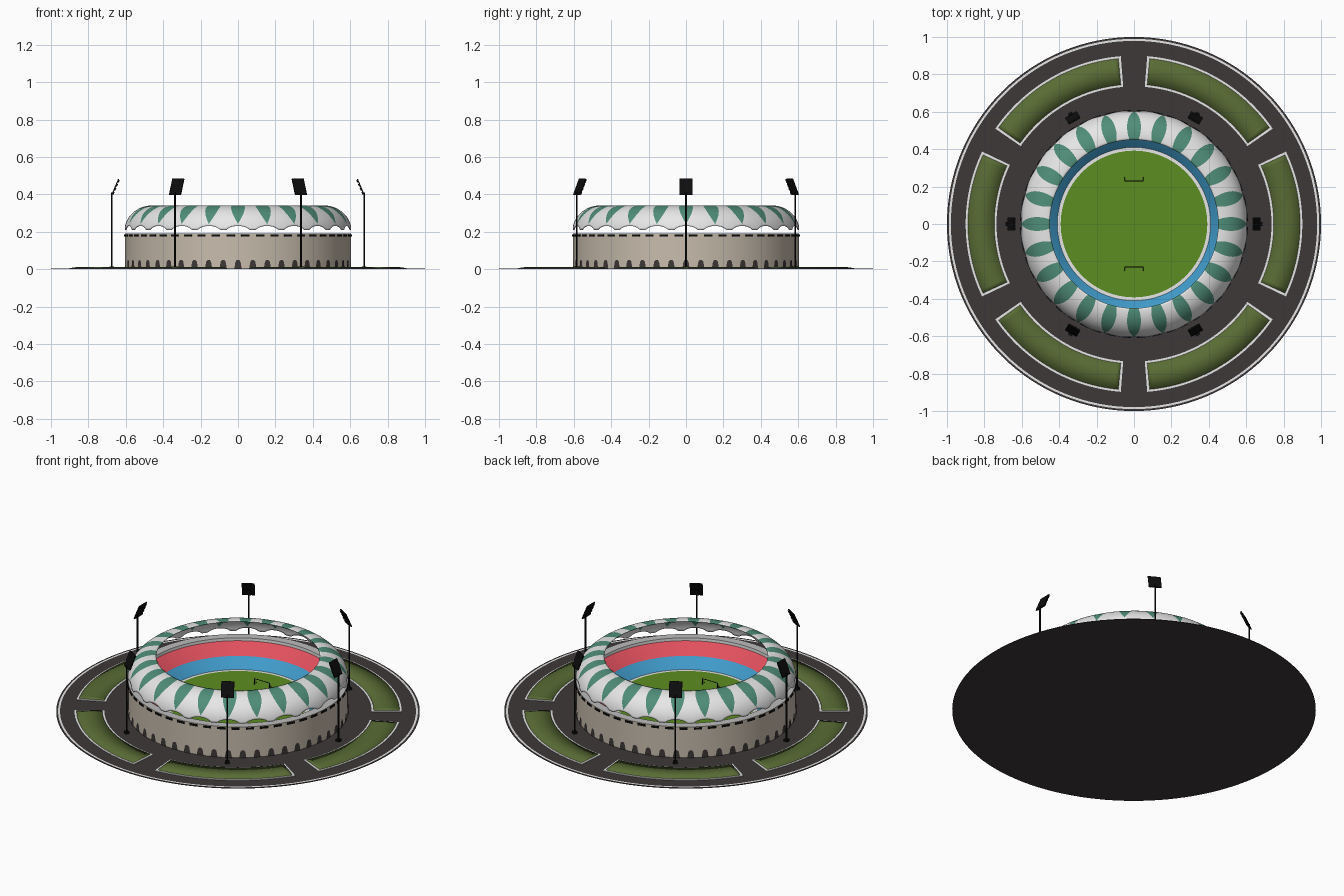
import bpy, bmesh, math
from math import sin, cos, pi, radians, sqrt, asin
from mathutils import Matrix, Vector

cube = bpy.data.objects.get("Cube")
if cube:
    bpy.data.objects.remove(cube, do_unlink=True)


def material(name, rgb):
    m = bpy.data.materials.new(name)
    m.use_nodes = True
    m.diffuse_color = (*rgb, 1)
    m.node_tree.nodes["Principled BSDF"].inputs["Base Color"].default_value = (*rgb, 1)
    return m


asphalt = material("asphalt", (.048, .04, .04))
white = material("white", (.82, .82, .82))
grey = material("light grey", (.5, .5, .5))
turf = material("bright turf", (.107, .27, .015))
blue = material("seat blue", (.05, .32, .58))
red = material("seat red", (.75, .08, .11))
teal = material("teal", (.08, .27, .19))
beige = material("beige", (.58, .51, .42))
lawn = material("olive lawn", (.10, .15, .035))
black = material("black", (.004, .004, .004))


def finish(bm, name, mats, smooth=None):
    bmesh.ops.recalc_face_normals(bm, faces=bm.faces)
    me = bpy.data.meshes.new(name)
    bm.to_mesh(me)
    bm.free()
    for m in mats:
        me.materials.append(m)
    ob = bpy.data.objects.new(name, me)
    bpy.context.collection.objects.link(ob)
    if smooth:
        bpy.ops.object.select_all(action='DESELECT')
        ob.select_set(True)
        bpy.context.view_layer.objects.active = ob
        bpy.ops.object.shade_smooth_by_angle(angle=radians(smooth))
    return ob


def polar(r, a, z):
    return (r * cos(a), r * sin(a), z)


def lathe(name, profile, mats, indices, a0=0, a1=2 * pi, steps=96, smooth=25):
    """Sweep (radius, height) points about z; indices gives a material per band."""
    bm = bmesh.new()
    closed = a1 - a0 > 6.28
    cols = []
    for i in range(steps if closed else steps + 1):
        a = a0 + (a1 - a0) * i / steps
        cols.append([bm.verts.new(polar(r, a, z)) for r, z in profile])
    for i in range(steps):
        c, d = cols[i], cols[(i + 1) % len(cols)]
        for j, mi in enumerate(indices):
            bm.faces.new((c[j], d[j], d[j + 1], c[j + 1])).material_index = mi
    if not closed:
        for c in (cols[0], cols[-1]):
            bm.faces.new(c)
    bmesh.ops.remove_doubles(bm, verts=bm.verts, dist=1e-5)
    return finish(bm, name, mats, smooth)


def add_box(bm, size, matrix):
    bmesh.ops.create_cube(bm, size=1, matrix=matrix @ Matrix.Diagonal((*size, 1)))


def add_rod(bm, p, q, radius):
    p, q = Vector(p), Vector(q)
    d = q - p
    m = Matrix.Translation((p + q) / 2) @ d.to_track_quat('Z', 'Y').to_matrix().to_4x4()
    bmesh.ops.create_cone(bm, segments=8, radius1=radius, radius2=radius,
                          depth=d.length, cap_ends=True, matrix=m)


# Round forecourt with a painted edge line
lathe("forecourt", [(0, 0), (1, 0), (1, .003), (.99, .003), (.979, .003), (0, .003)],
      [asphalt, white], [0, 0, 0, 1, 0], steps=128)

# Six lawns, each with a white kerb
for i in range(6):
    mid = radians(60 * i)
    half = radians(25.5)
    lathe(f"lawn_kerb_{i + 1}", [(.735, .002), (.735, .006), (.9, .006), (.9, .002)],
          [white], [0, 0, 0], mid - half, mid + half, 32)
    half = radians(24.6)
    lathe(f"lawn_{i + 1}", [(.747, .004), (.747, .01), (.817, .011), (.888, .01), (.888, .004)],
          [lawn], [0] * 4, mid - half, mid + half, 32, smooth=120)

# Outer wall, concourse, seating tiers and pitch in one sweep
lathe("stadium_bowl",
      [(.605, .003), (.605, .19), (.555, .19), (.55, .175), (.47, .12),
       (.41, .065), (.392, .065), (0, .065)],
      [beige, grey, red, blue, white, turf], [0, 1, 1, 2, 3, 4, 5])

# Arched doorways and high slots around the wall
doors = bmesh.new()
slots = bmesh.new()
R_DOOR = .608
for i in range(48):
    a = radians(7.5 * i)
    outline = [(-.02, .003), (.02, .003)]
    outline += [(.015 * cos(t * pi / 6), .032 + .018 * sin(t * pi / 6)) for t in range(7)]
    doors.faces.new([doors.verts.new(polar(R_DOOR, a + u / R_DOOR, z)) for u, z in outline])
    spin = Matrix.Rotation(a + radians(3.75), 4, 'Z')
    add_box(slots, (.006, .045, .012), spin @ Matrix.Translation((.606, 0, .18)))
finish(doors, "doorways", [asphalt])
finish(slots, "wall_slots", [black])

# Petal roof: curved shell with scalloped arches below and teal leaves on top
BAYS, SIDE, ROWS = 24, 5, 20
HALF = pi / BAYS
TIP, TOP = .33, radians(96)


def roof_r(phi):
    return .465 + .143 * cos(phi)


def leaf_half(phi):
    t = max(0, (phi - TIP) / (TOP - TIP))
    return max(.0008, .037 * sin(pi * .8 * t) ** .8 / roof_r(phi))


def arch_phi(u):
    k = min(1, abs(u) / (HALF * .92))
    return asin((.19 + .042 * sqrt(1 - k * k) - .2) / .14)


bm = bmesh.new()
cols, leaf_cols = [], set()
for bay in range(BAYS):
    for j in list(range(-SIDE, 0)) + list(range(1, SIDE + 1)):
        side = 1 if j > 0 else -1
        frac = (abs(j) - 1) / SIDE

        def offset(phi):
            b = leaf_half(phi)
            return side * (b + (HALF - b) * frac)

        start = arch_phi(offset(0))
        col = []
        for k in range(ROWS + 1):
            phi = start + (TOP - start) * k / ROWS
            ang = 2 * HALF * bay + offset(phi)
            col.append((bm.verts.new(polar(roof_r(phi), ang, .2 + .14 * sin(phi))), phi))
        if j == -1:
            leaf_cols.add(len(cols))
        cols.append(col)
for i, c in enumerate(cols):
    d = cols[(i + 1) % len(cols)]
    for k in range(ROWS):
        f = bm.faces.new((c[k][0], d[k][0], d[k + 1][0], c[k + 1][0]))
        f.material_index = int(i in leaf_cols and c[k + 1][1] > TIP)
roof = finish(bm, "petal_roof", [white, teal], 40)
shell = roof.modifiers.new("shell", 'SOLIDIFY')
shell.thickness = .004
shell.offset = -1

# Floodlight masts with lamp panels leaning over the bowl
for i in range(6):
    spin = Matrix.Rotation(radians(60 * i), 4, 'Z')
    bm = bmesh.new()
    add_rod(bm, (.675, 0, .003), (.675, 0, .41), .005)
    add_box(bm, (.024, .024, .012), Matrix.Translation((.675, 0, .009)))
    tilt = Matrix.Translation((.656, 0, .44)) @ Matrix.Rotation(radians(-23), 4, 'Y')
    add_box(bm, (.006, .072, .092), tilt)
    for row in range(4):
        for lamp in range(4):
            spot = Matrix.Translation((-.005, -.026 + .0173 * lamp, -.034 + .0227 * row))
            add_box(bm, (.006, .012, .015), tilt @ spot)
    bm.transform(spin)
    finish(bm, f"floodlight_{i + 1}", [black])

# Goal frames at both ends of the pitch
for name, s in (("back_goal", 1), ("front_goal", -1)):
    bm = bmesh.new()
    y, back, low, high = s * .23, s * .25, .065, .1
    add_rod(bm, (-.05, y, high), (.05, y, high), .002)
    for x in (-.05, .05):
        add_rod(bm, (x, y, low), (x, y, high), .002)
        add_rod(bm, (x, y, high), (x, back, low), .001)
    finish(bm, name, [black])
